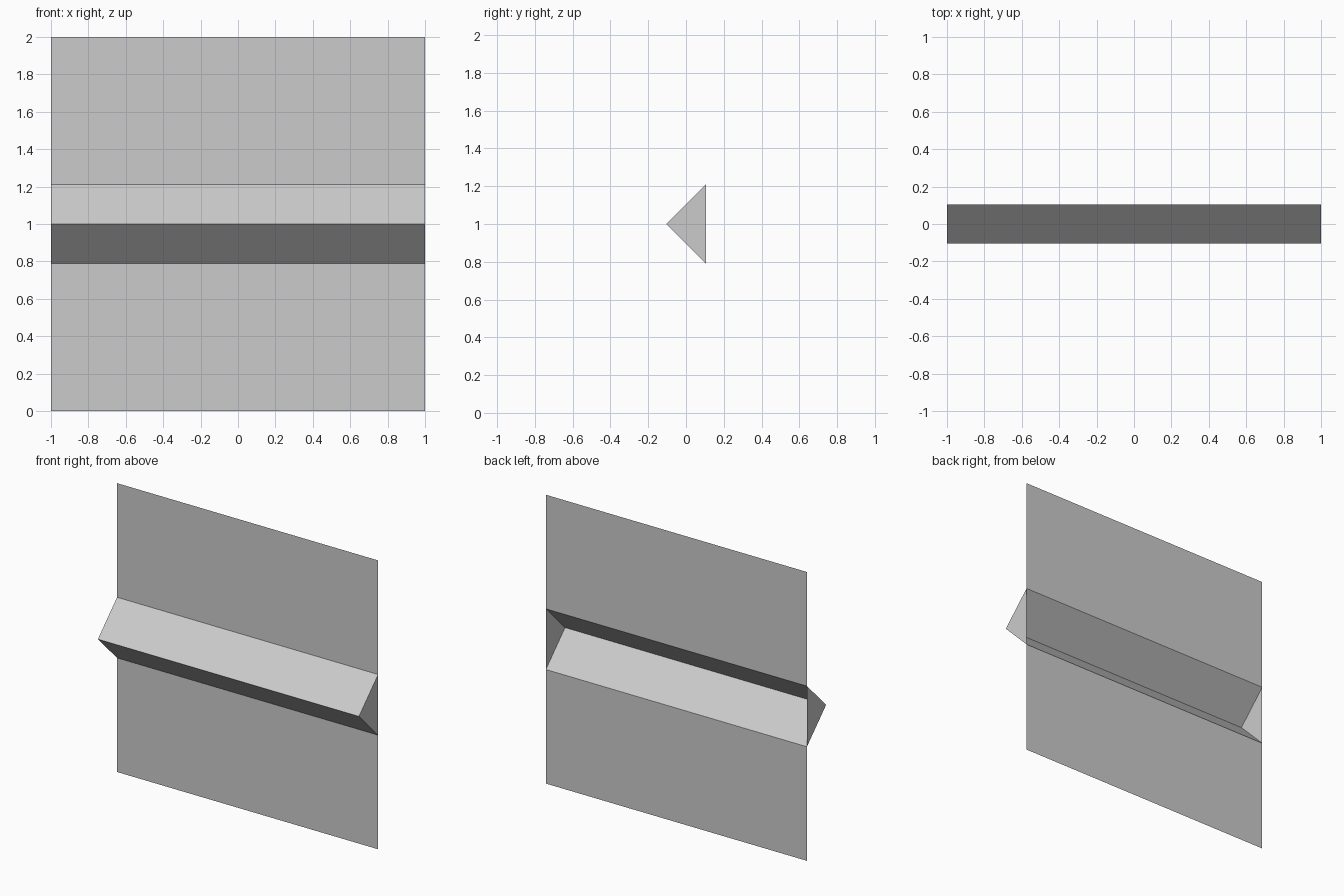
import bpy, bmesh

if "Cube" in bpy.data.objects:
    bpy.data.objects.remove(bpy.data.objects["Cube"])

D = 0.105          # half depth of the fold
W = 1.0            # half width
# side profile (y, z): flat sheet with a V-shaped ridge pushed forward
profile = [(D, 0), (D, 1 - 2 * D), (-D, 1), (D, 1 + 2 * D), (D, 2)]

bm = bmesh.new()

# Sweep the profile across the width as an open sheet
right = [bm.verts.new((W, y, z)) for y, z in profile]
left = [bm.verts.new((-W, y, z)) for y, z in profile]
for i in range(len(profile) - 1):
    bm.faces.new((left[i], right[i], right[i + 1], left[i + 1]))

# Triangular end caps of the ridge; its back stays open
bm.faces.new((right[1], right[3], right[2]))
bm.faces.new((left[1], left[2], left[3]))

bmesh.ops.recalc_face_normals(bm, faces=bm.faces)
bm.faces.ensure_lookup_table()
if bm.faces[0].normal.y > 0:
    bmesh.ops.reverse_faces(bm, faces=bm.faces)

mesh = bpy.data.meshes.new("ridged_panel")
bm.to_mesh(mesh)
bm.free()
bpy.context.collection.objects.link(bpy.data.objects.new("ridged_panel", mesh))
